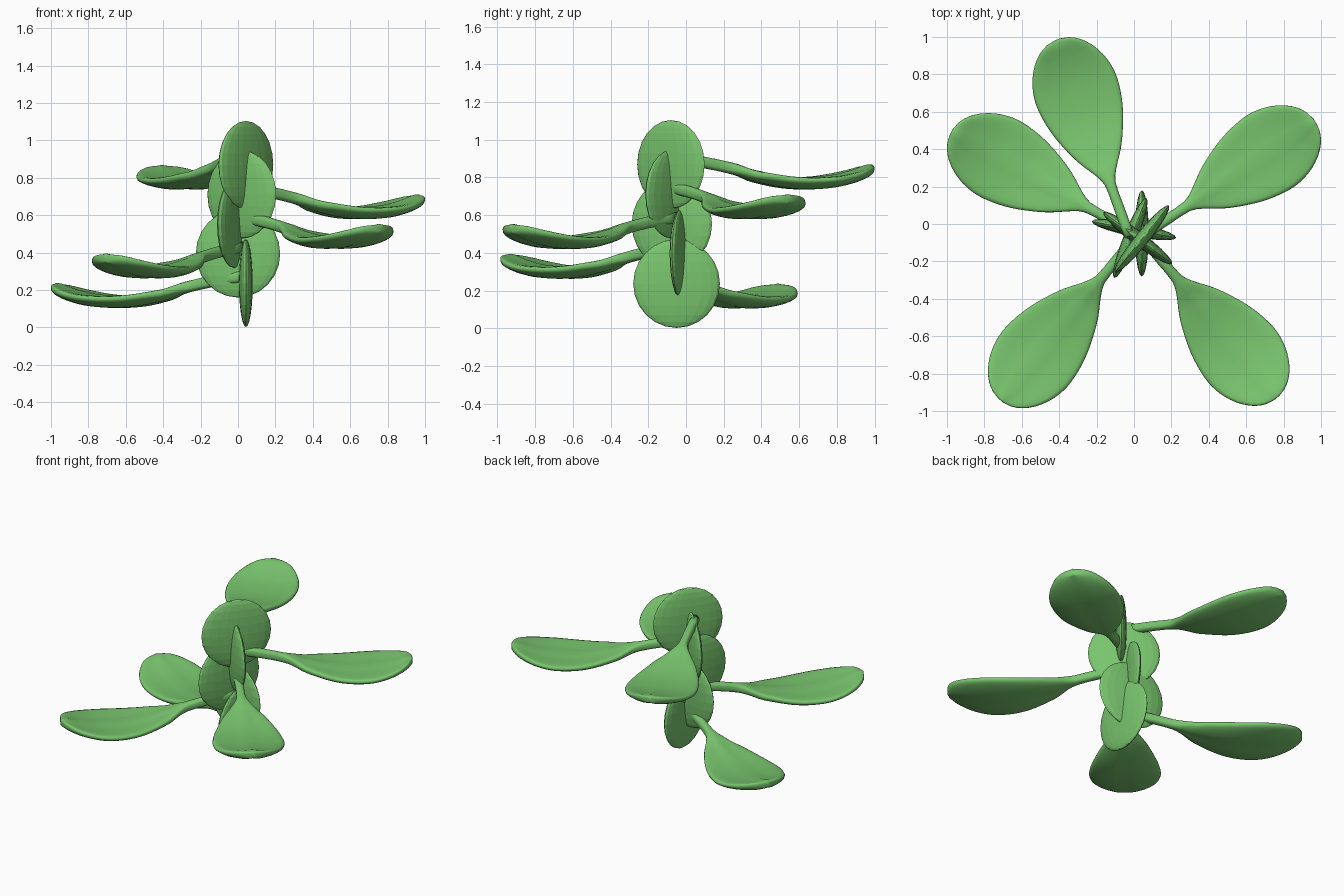
import bpy, bmesh, math
from mathutils import Matrix, Vector

if "Cube" in bpy.data.objects:
    bpy.data.objects.remove(bpy.data.objects["Cube"])

green = bpy.data.materials.new("green")
green.diffuse_color = (0.19, 0.56, 0.155, 1)
green.use_nodes = True
green.node_tree.nodes["Principled BSDF"].inputs["Base Color"].default_value = green.diffuse_color


def finish(bm, name, smooth):
    bmesh.ops.recalc_face_normals(bm, faces=bm.faces)
    me = bpy.data.meshes.new(name)
    bm.to_mesh(me)
    bm.free()
    ob = bpy.data.objects.new(name, me)
    bpy.context.collection.objects.link(ob)
    me.materials.append(green)
    for p in me.polygons:
        p.use_smooth = smooth
    return ob


def interp(table, r):
    # smooth interpolation of a two-column table
    for i in range(len(table) - 1):
        a, b = table[i], table[i + 1]
        if r <= b[0]:
            p = table[max(i - 1, 0)]
            n = table[min(i + 2, len(table) - 1)]
            h = b[0] - a[0]
            t = (r - a[0]) / h
            ma = (b[1] - p[1]) / (b[0] - p[0]) * h
            mb = (n[1] - a[1]) / (n[0] - a[0]) * h
            return ((2*t**3 - 3*t*t + 1) * a[1] + (t**3 - 2*t*t + t) * ma
                    + (3*t*t - 2*t**3) * b[1] + (t**3 - t*t) * mb)
    return table[-1][1]


# half width and height of a leaf along its length
WIDTH = [(0, .028), (.15, .028), (.3, .03), (.36, .056), (.46, .12), (.55, .163),
         (.65, .2), (.75, .222), (.85, .228), (.95, .206), (1.03, .163),
         (1.08, .115), (1.11, .062), (1.12, .015)]
HEIGHT = [(0, .035), (.2, .005), (.35, -.028), (.45, -.065), (.65, -.102),
          (.85, -.1), (1.0, -.07), (1.12, -.025)]


def leaf(i, ang, length, origin):
    bm = bmesh.new()
    n = 28
    stations = [.3 * k / 5 for k in range(5)] + [.3 + .7 * k / 22 for k in range(23)]
    stations += [1.03, 1.06, 1.08, 1.095, 1.11, 1.12]
    prev = None
    for r in stations:
        w, z = interp(WIDTH, r), interp(HEIGHT, r)
        blade = min(max((r - .3) / .2, 0), 1)
        end = min(1, math.sqrt(max(0, (1.125 - r) / .05)))
        ring = []
        for k in range(n):
            a = 2 * math.pi * k / n
            v, s = math.cos(a), math.sin(a)
            th = .031 * math.copysign(abs(s) ** .65, s) * (.55 + .45 * end)
            # cupped blade with a faint middle rib
            cup = blade * (.022 * (w / .22) * v * v + .008 * math.exp(-(v / .2) ** 2) * end)
            ring.append(bm.verts.new((r * length / 1.12, w * v, z + cup + th)))
        if prev:
            for k in range(n):
                bm.faces.new((prev[k], prev[(k+1) % n], ring[(k+1) % n], ring[k]))
        else:
            bm.faces.new(ring)
        prev = ring
    bm.faces.new(prev)
    bm.transform(Matrix.Translation(origin) @ Matrix.Rotation(math.radians(ang), 4, 'Z'))
    finish(bm, f"leaf_{i}", True)


def pad(i, ang, origin):
    bm = bmesh.new()
    bmesh.ops.create_uvsphere(bm, u_segments=20, v_segments=12, radius=1)
    bm.transform(Matrix.Translation(origin) @ Matrix.Rotation(math.radians(ang), 4, 'Z')
                 @ Matrix.Diagonal((.23, .037, .235, 1)))
    finish(bm, f"stem_pad_{i}", False)


# spiral of flat stem pads: x, y, angle
PADS = [(.042, -.05, 90), (0, -.03, 169), (-.02, -.075, 248), (.02, -.075, 323), (.042, -.08, 51)]
# one leaf per pad: x, y, angle, length
LEAVES = [(.02, -.06, 151, 1.14), (.015, -.06, 230.5, 1.145), (.035, -.06, 310, 1.135),
          (.035, -.07, 33.5, 1.12), (-.025, -.065, 110, 1.12)]
for i in range(5):
    z = .237 + .158 * i
    x, y, ang = PADS[i]
    pad(i + 1, ang, Vector((x, y, z)))
    x, y, ang, length = LEAVES[i]
    leaf(i + 1, ang, length, Vector((x, y, z)))
